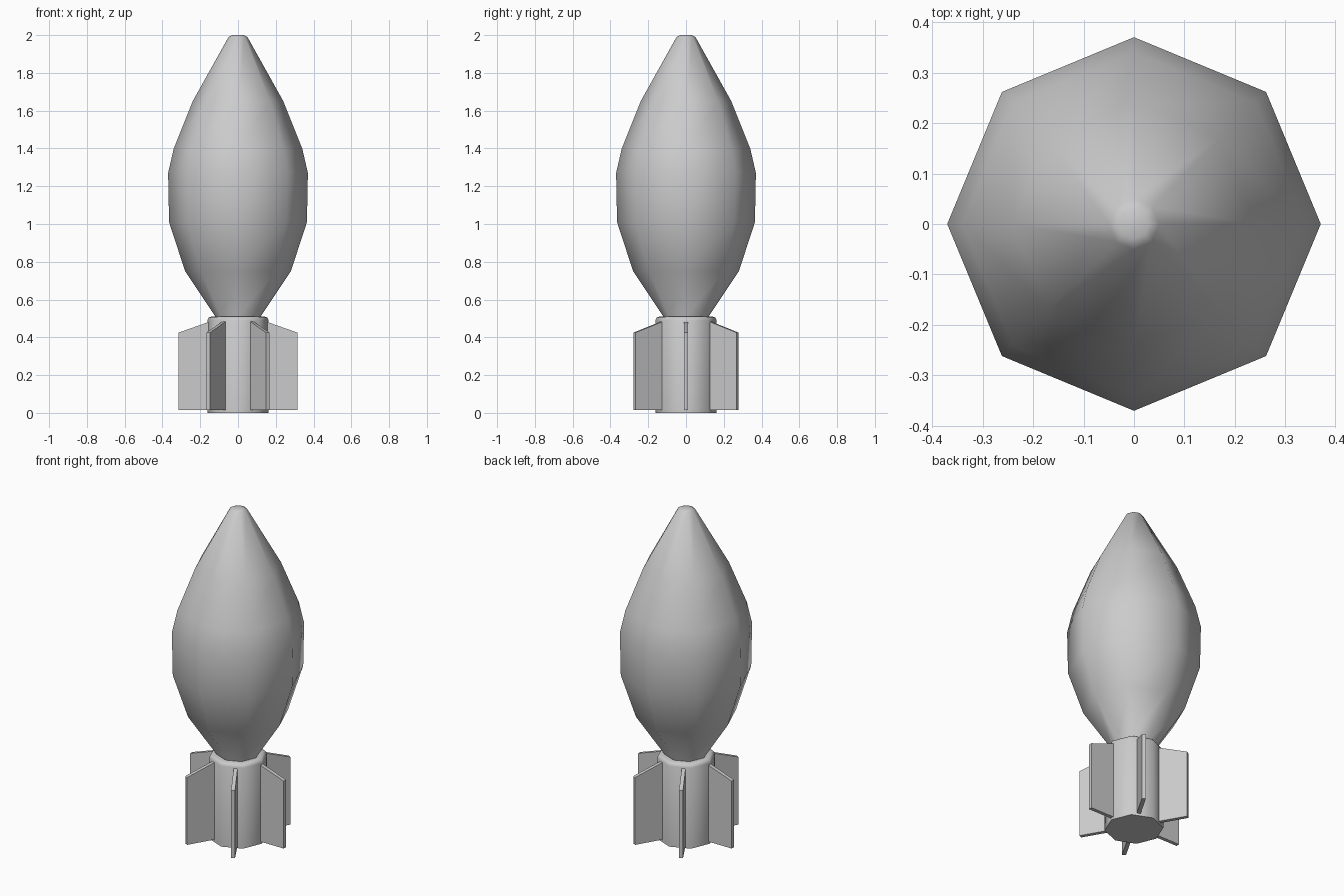
import bpy, bmesh, math
from mathutils import Matrix

cube = bpy.data.objects.get("Cube")
if cube:
    bpy.data.objects.remove(cube, do_unlink=True)

grey = bpy.data.materials.new("light_grey")
grey.use_nodes = True
COLOUR = (0.6, 0.6, 0.6, 1)
grey.diffuse_color = COLOUR
grey.node_tree.nodes["Principled BSDF"].inputs["Base Color"].default_value = COLOUR


def add_object(name, bm, angle):
    """Turn a bmesh into a shaded, grey object."""
    bmesh.ops.recalc_face_normals(bm, faces=bm.faces)
    mesh = bpy.data.meshes.new(name)
    bm.to_mesh(mesh)
    bm.free()
    mesh.materials.append(grey)
    obj = bpy.data.objects.new(name, mesh)
    bpy.context.collection.objects.link(obj)
    bpy.ops.object.select_all(action="DESELECT")
    obj.select_set(True)
    bpy.context.view_layer.objects.active = obj
    bpy.ops.object.shade_smooth_by_angle(angle=math.radians(angle))


def lathe(name, profile, angle, sides=8):
    """Stack rings of (radius, height) and cap both ends."""
    bm = bmesh.new()
    rings = []
    for r, z in profile:
        turns = [math.tau * i / sides for i in range(sides)]
        rings.append([bm.verts.new((r * math.cos(a), r * math.sin(a), z)) for a in turns])
    for low, high in zip(rings, rings[1:]):
        for i in range(sides):
            j = (i + 1) % sides
            bm.faces.new((low[i], low[j], high[j], high[i]))
    bm.faces.new(rings[0])
    bm.faces.new(rings[-1])
    add_object(name, bm, angle)


# Eight-sided shell body, widest a little above its middle
lathe("shell_body", [(0.12, 0.5), (0.12, 0.51), (0.28, 0.75), (0.365, 1.01), (0.37, 1.27),
                     (0.34, 1.4), (0.24, 1.65), (0.05, 1.99), (0.03, 2.0)], 60)

# Tail tube with a softened upper rim
lathe("tail_tube", [(0.162, 0), (0.162, 0.49), (0.155, 0.505), (0.14, 0.51)], 50)

# Six thin fins with sloping tops
FIN = [(0.1, 0.015), (0.315, 0.015), (0.315, 0.425), (0.13, 0.49), (0.1, 0.49)]
HALF = 0.011
for n in range(6):
    bm = bmesh.new()
    sides = [[bm.verts.new((x, y, z)) for x, z in FIN] for y in (-HALF, HALF)]
    for side in sides:
        bm.faces.new(side)
    for i in range(len(FIN)):
        j = (i + 1) % len(FIN)
        bm.faces.new((sides[0][i], sides[0][j], sides[1][j], sides[1][i]))
    bm.transform(Matrix.Rotation(math.tau * n / 6, 4, "Z"))
    add_object(f"tail_fin_{n + 1}", bm, 30)
